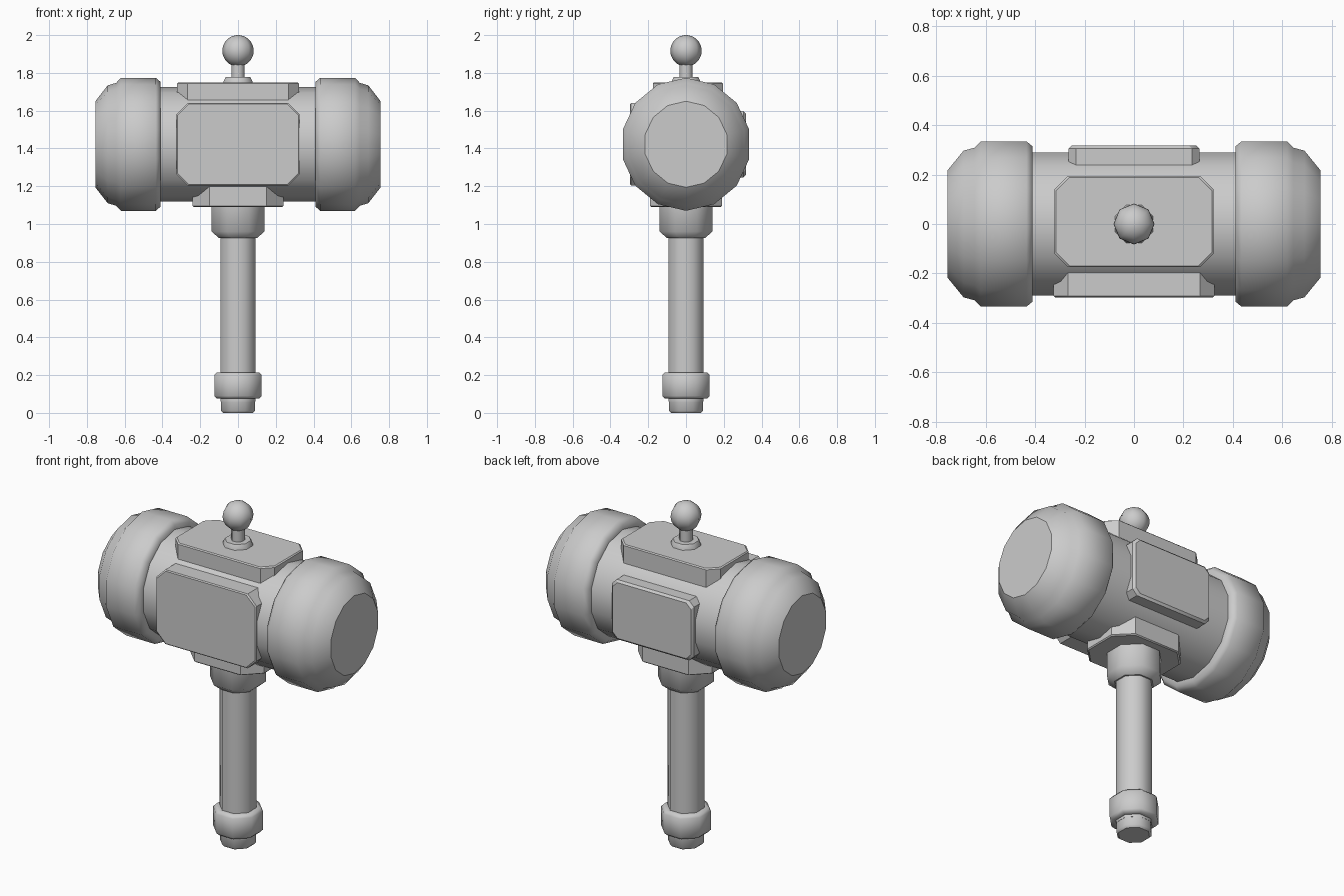
import bpy, bmesh
from math import sin, cos, pi, radians
from mathutils import Vector, Matrix

cube = bpy.data.objects.get("Cube")
if cube:
    bpy.data.objects.remove(cube, do_unlink=True)

grey = bpy.data.materials.new("plain_grey")
grey.use_nodes = True
colour = (0.6, 0.6, 0.6, 1)
grey.diffuse_color = colour
grey.node_tree.nodes["Principled BSDF"].inputs["Base Color"].default_value = colour

HEAD_Z = 1.422
HEAD_SIDES = 14
ALONG_X = Matrix.Translation((0, 0, HEAD_Z)) @ Matrix(
    ((0, 0, 1, 0), (0, 1, 0, 0), (-1, 0, 0, 0), (0, 0, 0, 1)))


def finish(name, bm, matrix, angle):
    """Turn a bmesh into a shaded object, keeping flat ends crisp."""
    bm.transform(matrix)
    bmesh.ops.recalc_face_normals(bm, faces=bm.faces)
    for face in bm.faces:
        if len(face.verts) > 4:
            for edge in face.edges:
                edge.smooth = False
    mesh = bpy.data.meshes.new(name)
    bm.to_mesh(mesh)
    bm.free()
    mesh.materials.append(grey)
    obj = bpy.data.objects.new(name, mesh)
    bpy.context.collection.objects.link(obj)
    bpy.ops.object.select_all(action='DESELECT')
    obj.select_set(True)
    bpy.context.view_layer.objects.active = obj
    bpy.ops.object.shade_smooth_by_angle(angle=radians(angle), keep_sharp_edges=True)
    return obj


def lathe(name, profile, sides, phase=0.0, matrix=Matrix(), squash=1.0, angle=50):
    """Closed faceted turning from (radius, height) pairs."""
    bm = bmesh.new()
    rings = []
    for r, h in profile:
        rings.append([bm.verts.new((r * cos(2 * pi * (i + phase) / sides),
                                    squash * r * sin(2 * pi * (i + phase) / sides), h))
                      for i in range(sides)])
    for low, high in zip(rings, rings[1:]):
        for i in range(sides):
            j = (i + 1) % sides
            bm.faces.new((low[i], low[j], high[j], high[i]))
    bm.faces.new(rings[0])
    bm.faces.new(rings[-1])
    return finish(name, bm, matrix, angle)


def octagonal(name, profile):
    """Eight-sided upright turning sized across its flats."""
    return lathe(name, [(r / cos(pi / 8), h) for r, h in profile], 8, 0.5)


def plate(name, half_u, half_v, cut, inner, outer, matrix, edge=0.006):
    """Panel with clipped corners and a fine bevelled rim."""
    bm = bmesh.new()
    rings = []
    for inset, h in ((0, inner), (0, outer - edge), (edge, outer)):
        u, v = half_u - inset, half_v - inset
        quarter = [(u, v - cut), (u - cut, v)]
        loop = quarter + [(-a, b) for a, b in reversed(quarter)]
        loop += [(-a, -b) for a, b in loop]
        rings.append([bm.verts.new((a, b, h)) for a, b in loop])
    for low, high in zip(rings, rings[1:]):
        for i in range(8):
            j = (i + 1) % 8
            bm.faces.new((low[i], low[j], high[j], high[i]))
    bm.faces.new(rings[0])
    bm.faces.new(rings[-1])
    return finish(name, bm, matrix, 30)


# Head barrel and its two heavy end caps
lathe("head_barrel", [(0.303, -0.45), (0.303, 0.45)], HEAD_SIDES, 0, ALONG_X, 0.98)
cap_profile = [(0.29, 0.41), (0.33, 0.41), (0.352, 0.435), (0.352, 0.62),
               (0.325, 0.645), (0.312, 0.69), (0.228, 0.755)]
for side, sign in (("left", 1), ("right", -1)):
    lathe(side + "_end_cap", [(r, sign * x) for r, x in cap_profile],
          HEAD_SIDES, 0, ALONG_X, 0.975)

# Panels on the four sides of the head
centre = Matrix.Translation((0, 0, HEAD_Z))
plate("front_panel", 0.325, 0.218, 0.058, 0.15, 0.297,
      centre @ Matrix.Rotation(pi / 2, 4, 'X'))
plate("back_panel", 0.265, 0.175, 0.03, 0.15, 0.317,
      centre @ Matrix.Rotation(-pi / 2, 4, 'X'), 0.012)
plate("top_panel", 0.322, 0.185, 0.055, 0.15, 0.328,
      centre @ Matrix.Translation((0, 0.01, 0)))
plate("bottom_panel", 0.24, 0.19, 0.09, 0.15, 0.332,
      centre @ Matrix.Rotation(pi, 4, 'X'))

# Handle with collar, grip ring and butt
octagonal("handle_collar", [(0.1, 0.925), (0.14, 0.96), (0.14, 1.12)])
octagonal("handle_shaft", [(0.092, 0.06), (0.092, 1.0)])
octagonal("grip_ring", [(0.09, 0.075), (0.112, 0.075), (0.125, 0.09),
                        (0.125, 0.2), (0.112, 0.215), (0.09, 0.215)])
octagonal("handle_butt", [(0.08, 0), (0.091, 0.012), (0.091, 0.09)])

# Knob on top of the head
octagonal("knob_base", [(0.078, 1.72), (0.076, 1.755), (0.065, 1.778)])
octagonal("knob_stem", [(0.034, 1.75), (0.034, 1.87)])
bm = bmesh.new()
bmesh.ops.create_uvsphere(bm, u_segments=8, v_segments=16, radius=0.083)
finish("knob_ball", bm, Matrix.Translation((0, 0, 1.917)), 60)
